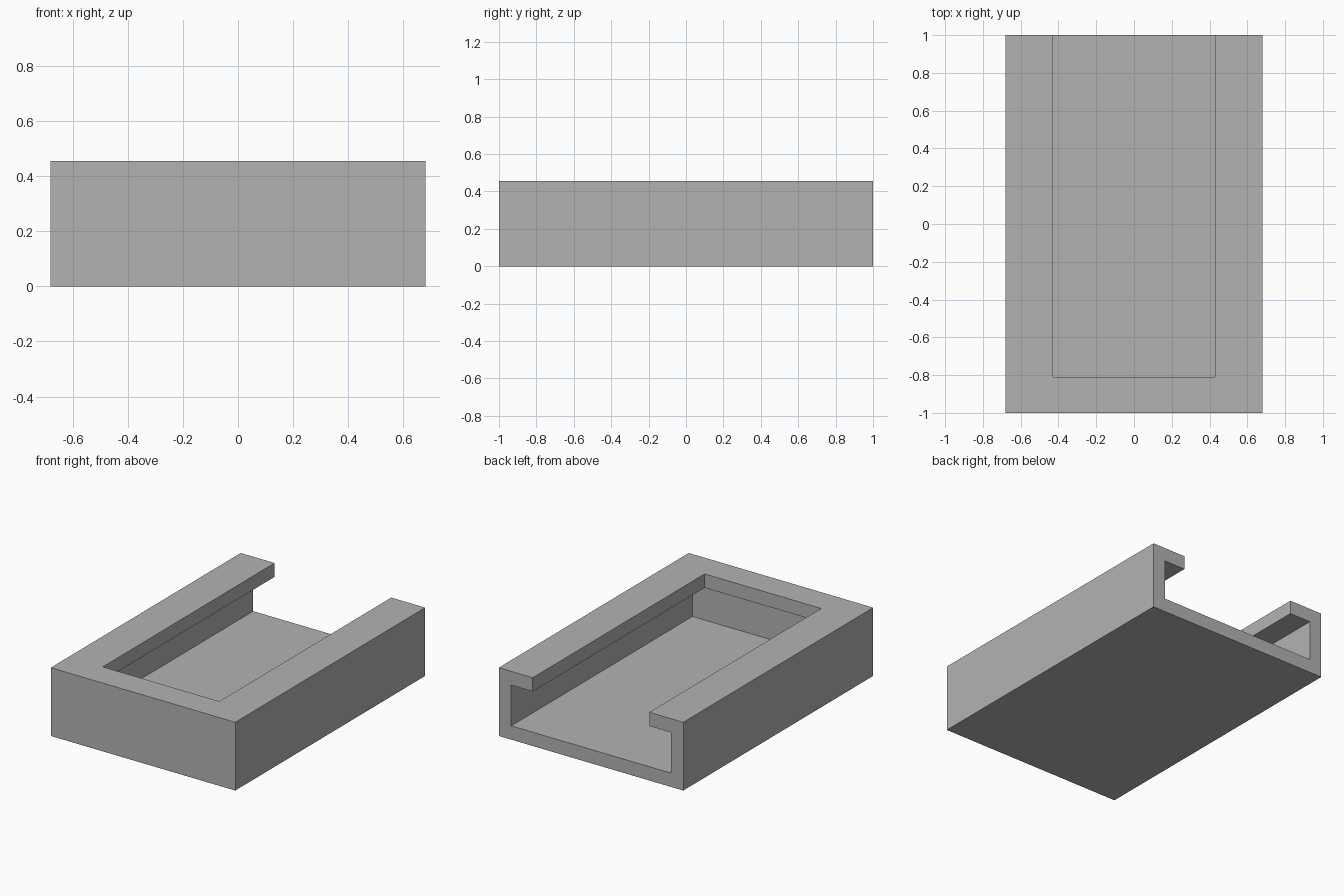
import bpy
from mathutils import Vector

default = bpy.data.objects.get("Cube")
if default:
    bpy.data.objects.remove(default, do_unlink=True)

HALF_W, HALF_L, HEIGHT = 0.68, 1.0, 0.455
WALL = 0.092          # floor, walls and lips share one thickness
SLOT_HALF_W = 0.43    # opening between the lips
SLOT_FRONT = -0.81
OVERCUT = 0.2         # cutters run past the open sides

grey = bpy.data.materials.new("plain grey")
grey.use_nodes = True
colour = (0.45, 0.45, 0.45, 1.0)
grey.diffuse_color = colour
grey.node_tree.nodes["Principled BSDF"].inputs["Base Color"].default_value = colour


def box(name, low, high):
    """Axis-aligned box between two corners."""
    low, high = Vector(low), Vector(high)
    bpy.ops.mesh.primitive_cube_add(size=1, location=(low + high) / 2)
    obj = bpy.context.object
    obj.name = obj.data.name = name
    obj.scale = high - low
    bpy.ops.object.transform_apply(location=True, rotation=False, scale=True)
    obj.data.materials.append(grey)
    return obj


def cut(target, cutter):
    """Subtract the cutter, then discard it."""
    cutter.hide_render = True
    mod = target.modifiers.new("cut", "BOOLEAN")
    mod.operation = "DIFFERENCE"
    mod.solver = "EXACT"
    mod.object = cutter
    bpy.context.view_layer.objects.active = target
    bpy.ops.object.modifier_apply(modifier=mod.name)
    bpy.data.objects.remove(cutter, do_unlink=True)


# Solid outer block
tray = box("slotted_tray", (-HALF_W, -HALF_L, 0), (HALF_W, HALF_L, HEIGHT))

# Wide cavity, open at the back
inner = HALF_W - WALL
cut(tray, box("cavity_cutter",
              (-inner, -HALF_L + WALL, WALL),
              (inner, HALF_L + OVERCUT, HEIGHT - WALL)))

# Narrower opening through the top, leaving a lip on three sides
cut(tray, box("slot_cutter",
              (-SLOT_HALF_W, SLOT_FRONT, HEIGHT / 2),
              (SLOT_HALF_W, HALF_L + OVERCUT, HEIGHT + OVERCUT)))
